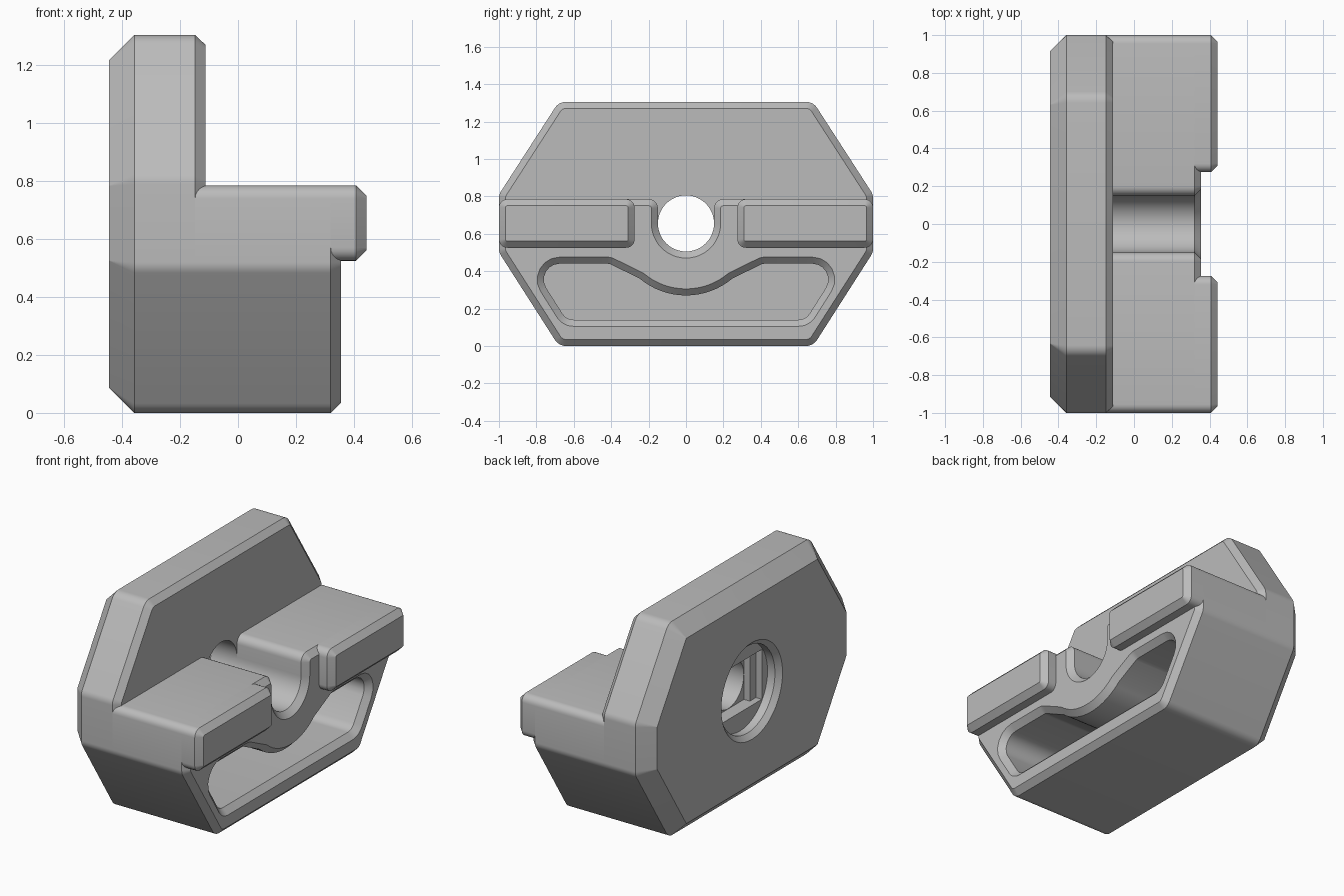
import bpy, bmesh
from math import sin, cos, tan, pi, radians
from mathutils import Vector

if "Cube" in bpy.data.objects:
    bpy.data.objects.remove(bpy.data.objects["Cube"])

grey = bpy.data.materials.new("plain grey")
grey.use_nodes = True
grey.diffuse_color = (0.5, 0.5, 0.5, 1)
grey.node_tree.nodes["Principled BSDF"].inputs["Base Color"].default_value = (0.5, 0.5, 0.5, 1)

HOLE_Z = 0.655   # height of the bolt hole
STEPS = 6        # segments per rounded corner


def arc(radius, start, end, count):
    """Points of an arc about the bolt hole axis, as (y, z, corner radius)."""
    angles = [radians(start + (end - start) * i / count) for i in range(count + 1)]
    return [(radius * cos(a), HOLE_Z + radius * sin(a), 0) for a in angles]


def outline(corners, inset):
    """Inset a counter-clockwise outline and round its corners."""
    result = []
    for i, (y, z, r) in enumerate(corners):
        p = Vector((y, z))
        a = (p - Vector(corners[i - 1][:2])).normalized()
        b = (Vector(corners[(i + 1) % len(corners)][:2]) - p).normalized()
        na, nb = Vector((-a.y, a.x)), Vector((-b.y, b.x))
        p = p + (na + nb) * inset / (1 + na.dot(nb))
        if r == 0:
            result.append(p)
            continue
        turn = a.angle_signed(b) * -1
        side = 1 if turn > 0 else -1
        r = max(r - side * inset, 0.004)
        start = p - a * r * tan(abs(turn) / 2)
        centre = start + na * side * r
        spoke = start - centre
        for k in range(STEPS + 1):
            t = turn * k / STEPS
            result.append(centre + Vector((spoke.x * cos(t) - spoke.y * sin(t),
                                           spoke.x * sin(t) + spoke.y * cos(t))))
    return result


def prism(name, corners, rings):
    """Loft an outline along x through rings of (x, inset)."""
    bm = bmesh.new()
    loops = [[bm.verts.new((x, p.x, p.y)) for p in outline(corners, d)] for x, d in rings]
    for lower, upper in zip(loops, loops[1:]):
        for i in range(len(lower)):
            bm.faces.new((lower[i - 1], lower[i], upper[i], upper[i - 1]))
    bm.faces.new(loops[0][::-1])
    bm.faces.new(loops[-1])
    bmesh.ops.recalc_face_normals(bm, faces=bm.faces)
    mesh = bpy.data.meshes.new(name)
    bm.to_mesh(mesh)
    bm.free()
    mesh.materials.append(grey)
    obj = bpy.data.objects.new(name, mesh)
    bpy.context.collection.objects.link(obj)
    return obj


def activate(obj):
    bpy.ops.object.select_all(action='DESELECT')
    obj.select_set(True)
    bpy.context.view_layer.objects.active = obj


def cut(obj, cutter):
    mod = obj.modifiers.new("cut", 'BOOLEAN')
    mod.operation = 'DIFFERENCE'
    mod.solver = 'EXACT'
    mod.object = cutter
    activate(obj)
    bpy.ops.object.modifier_apply(modifier=mod.name)
    bpy.data.objects.remove(cutter)


def box(y0, y1, z0, z1, r=0):
    return [(y0, z0, r), (y1, z0, r), (y1, z1, r), (y0, z1, r)]


def mirrored(half):
    """Add the other side of a half outline that runs from bottom to top on +y."""
    return half + [(-y, z, r) for y, z, r in reversed(half)]


# Back plate: elongated hexagonal slab, broad chamfer behind, small one in front
plate = prism("back_plate",
              mirrored([(0.68, 0, 0.07), (1, 0.5, 0.07), (1, 0.81, 0.07), (0.68, 1.305, 0.07)]),
              [(-0.445, 0.087), (-0.358, 0), (-0.148, 0), (-0.112, 0.035)])

# Bolt hole with a stepped, chamfered counterbore at the back
circle = arc(0.15, 0, 360, 48)[:-1]
bore = arc(0.265, 0, 360, 48)[:-1]
cut(plate, prism("bore_cutter", bore, [(-0.475, -0.06), (-0.415, 0), (-0.365, 0)]))
cut(plate, prism("slot_cutter", box(-0.21, 0.21, HOLE_Z - 0.152, HOLE_Z + 0.152),
                 [(-0.4, 0), (-0.325, 0)]))
cut(plate, prism("square_cutter", box(-0.152, 0.152, HOLE_Z - 0.152, HOLE_Z + 0.152),
                 [(-0.4, 0), (-0.285, 0)]))
cut(plate, prism("hole_cutter", circle, [(-0.5, 0), (0, 0)]))

# Front block: lower half of the hexagon with a U-shaped bolt groove on top
sides = [(0.68, 0, 0.07), (1, 0.5, 0.07), (1, 0.785, 0.045), (0.15, 0.785, 0.05)]
groove = arc(0.15, 0, -180, 24)
block = prism("front_block",
              sides + groove + [(-y, z, r) for y, z, r in reversed(sides)],
              [(-0.148, 0), (0.32, 0), (0.355, 0.035)])

# Deep pocket in the block, its upper edge curving under the groove
pocket = [(-0.64, 0.14, 0.07), (0.64, 0.14, 0.07), (0.83, 0.44, 0.085), (0.41, 0.44, 0.06)]
pocket += arc(0.385, -50, -130, 16) + [(-0.41, 0.44, 0.06), (-0.83, 0.44, 0.085)]
cut(block, prism("pocket_cutter", pocket,
                 [(-0.13, 0), (0.32, 0), (0.375, -0.055)]))

# Two raised rails on the front of the block
rails = [prism(name, box(y0, y1, 0.525, 0.785, 0.045),
               [(0.32, 0), (0.408, 0), (0.443, 0.035)])
         for name, y0, y1 in (("front_rail", -1, -0.275), ("rear_rail", 0.275, 1))]

# Smooth the rounded corners, keep chamfers crisp
for part in [plate, block] + rails:
    activate(part)
    bpy.ops.object.shade_smooth_by_angle(angle=radians(30))
